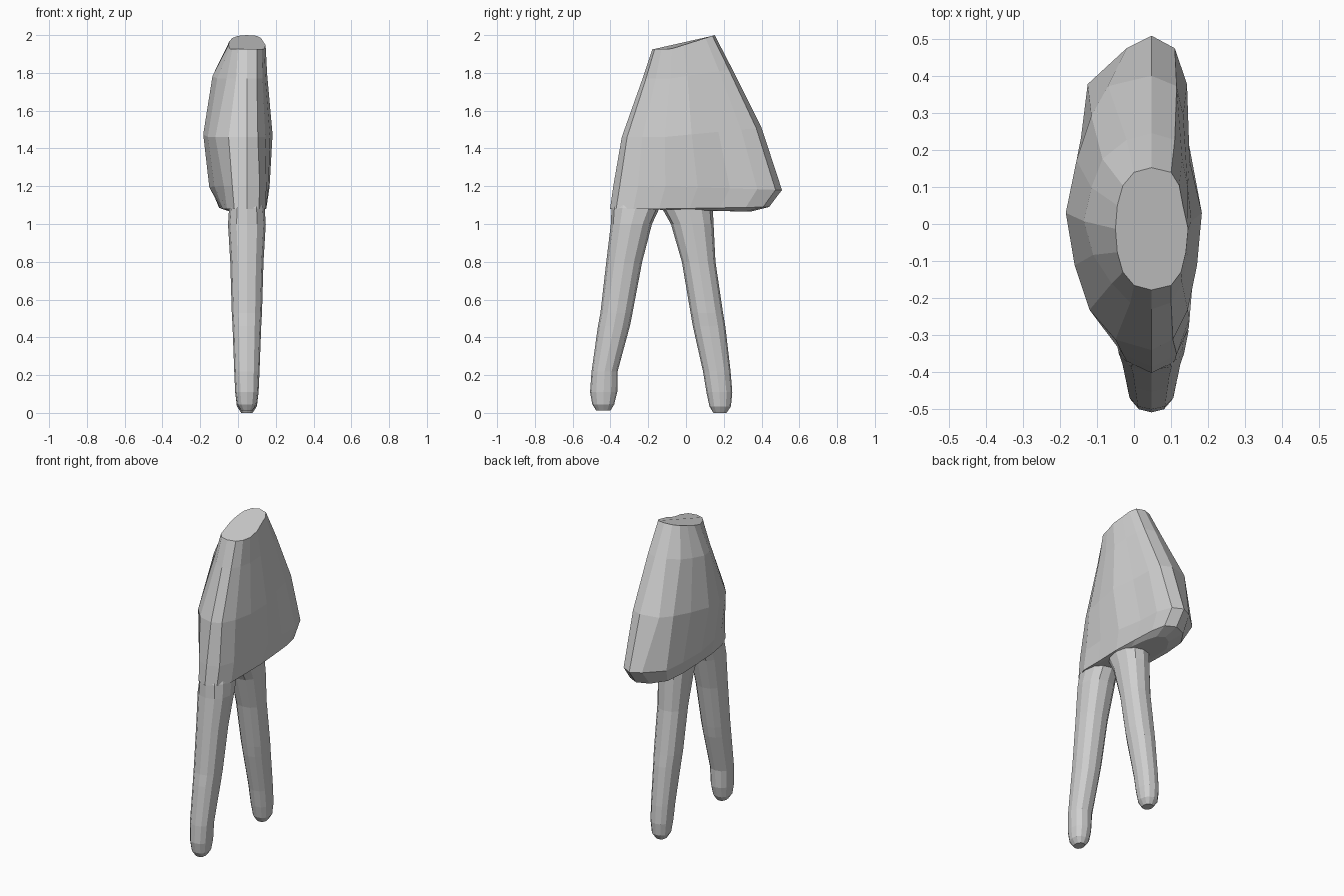
import bpy, bmesh, math

cube = bpy.data.objects.get("Cube")
if cube:
    bpy.data.objects.remove(cube, do_unlink=True)

clay = bpy.data.materials.new("plain grey")
clay.use_nodes = True
GREY = (0.62, 0.62, 0.62, 1)
clay.diffuse_color = GREY
clay.node_tree.nodes["Principled BSDF"].inputs["Base Color"].default_value = GREY

CX = 0.047  # shared centre line of wrist and fingers


def loft(name, rings):
    """Skin a stack of outlines and cap both ends."""
    bm = bmesh.new()
    loops = [[bm.verts.new(p) for p in r] for r in rings]
    n = len(loops[0])
    for a, b in zip(loops, loops[1:]):
        for i in range(n):
            j = (i + 1) % n
            bm.faces.new((a[i], a[j], b[j], b[i]))
    bm.faces.new(loops[0])
    bm.faces.new(loops[-1])
    bmesh.ops.recalc_face_normals(bm, faces=bm.faces)
    mesh = bpy.data.meshes.new(name)
    bm.to_mesh(mesh)
    bm.free()
    mesh.materials.append(clay)
    obj = bpy.data.objects.new(name, mesh)
    bpy.context.collection.objects.link(obj)


def palm_ring(yf, yb, zf, zb, neg_x, pos_x):
    """Outline from the side positions at seven stations between front and back."""
    stations = [(1 - math.cos(math.pi * k / 8)) / 2 for k in range(9)]
    right = list(zip([CX, *pos_x, CX], stations))
    left = list(zip(neg_x, stations[1:-1]))
    return [(x, yf + (yb - yf) * t, zf + (zb - zf) * max(0, (t - 0.3) / 0.7))
            for x, t in right + left[::-1]]


# Palm from the cut wrist down to the knuckles, with the folded thumb at the back
# columns: front y, back y, front z, back z, -x side positions, +x side positions
palm_rows = [
    (-0.178, 0.152, 1.927, 2.00, (0.0, -0.03, -0.045, -0.05, -0.045, -0.03, 0.0),
     (0.10, 0.127, 0.14, 0.146, 0.132, 0.122, 0.10)),
    (-0.230, 0.245, 1.77, 1.82, (-0.01, -0.06, -0.11, -0.135, -0.115, -0.085, -0.02),
     (0.10, 0.13, 0.145, 0.155, 0.145, 0.13, 0.11)),
    (-0.340, 0.400, 1.46, 1.51, (-0.05, -0.12, -0.16, -0.184, -0.155, -0.115, -0.07),
     (0.105, 0.145, 0.17, 0.183, 0.15, 0.133, 0.115)),
    (-0.385, 0.508, 1.20, 1.18, (-0.03, -0.075, -0.125, -0.152, -0.143, -0.125, -0.02),
     (0.115, 0.15, 0.162, 0.167, 0.145, 0.143, 0.11)),
    (-0.402, 0.440, 1.08, 1.09, (-0.02, -0.058, -0.08, -0.092, -0.10, -0.09, -0.03),
     (0.11, 0.148, 0.148, 0.15, 0.14, 0.13, 0.11)),
    (-0.380, 0.340, 1.08, 1.065, (0.0, -0.04, -0.05, -0.055, -0.06, -0.05, 0.0),
     (0.09, 0.125, 0.13, 0.13, 0.12, 0.11, 0.09)),
]
loft("palm", [palm_ring(*r) for r in palm_rows])


def spow(v, p=2.3):
    return math.copysign(abs(v) ** (2 / p), v)


def finger(name, rows):
    # columns: z, front y, back y, half width
    angles = [2 * math.pi * i / 12 for i in range(12)]
    loft(name, [[(CX + w * spow(math.cos(a)), (f + b) / 2 + (b - f) / 2 * spow(math.sin(a)), z)
                 for a in angles] for z, f, b, w in rows])


# Two fingers standing like legs, rooted inside the palm
finger("front_finger", [
    (1.18, -0.350, -0.120, 0.070), (1.085, -0.394, -0.140, 0.094),
    (1.00, -0.398, -0.180, 0.100), (0.80, -0.422, -0.232, 0.088),
    (0.53, -0.453, -0.283, 0.080), (0.46, -0.466, -0.297, 0.076),
    (0.22, -0.500, -0.362, 0.067), (0.11, -0.508, -0.364, 0.062),
    (0.045, -0.496, -0.380, 0.053), (0.012, -0.475, -0.400, 0.030),
])
finger("back_finger", [
    (1.18, -0.120, 0.120, 0.080), (1.08, -0.125, 0.142, 0.096),
    (1.00, -0.080, 0.146, 0.094), (0.80, -0.022, 0.156, 0.085),
    (0.53, 0.024, 0.196, 0.080), (0.46, 0.036, 0.208, 0.075),
    (0.22, 0.090, 0.236, 0.066), (0.11, 0.108, 0.245, 0.062),
    (0.035, 0.124, 0.238, 0.053), (0.0, 0.145, 0.215, 0.030),
])
